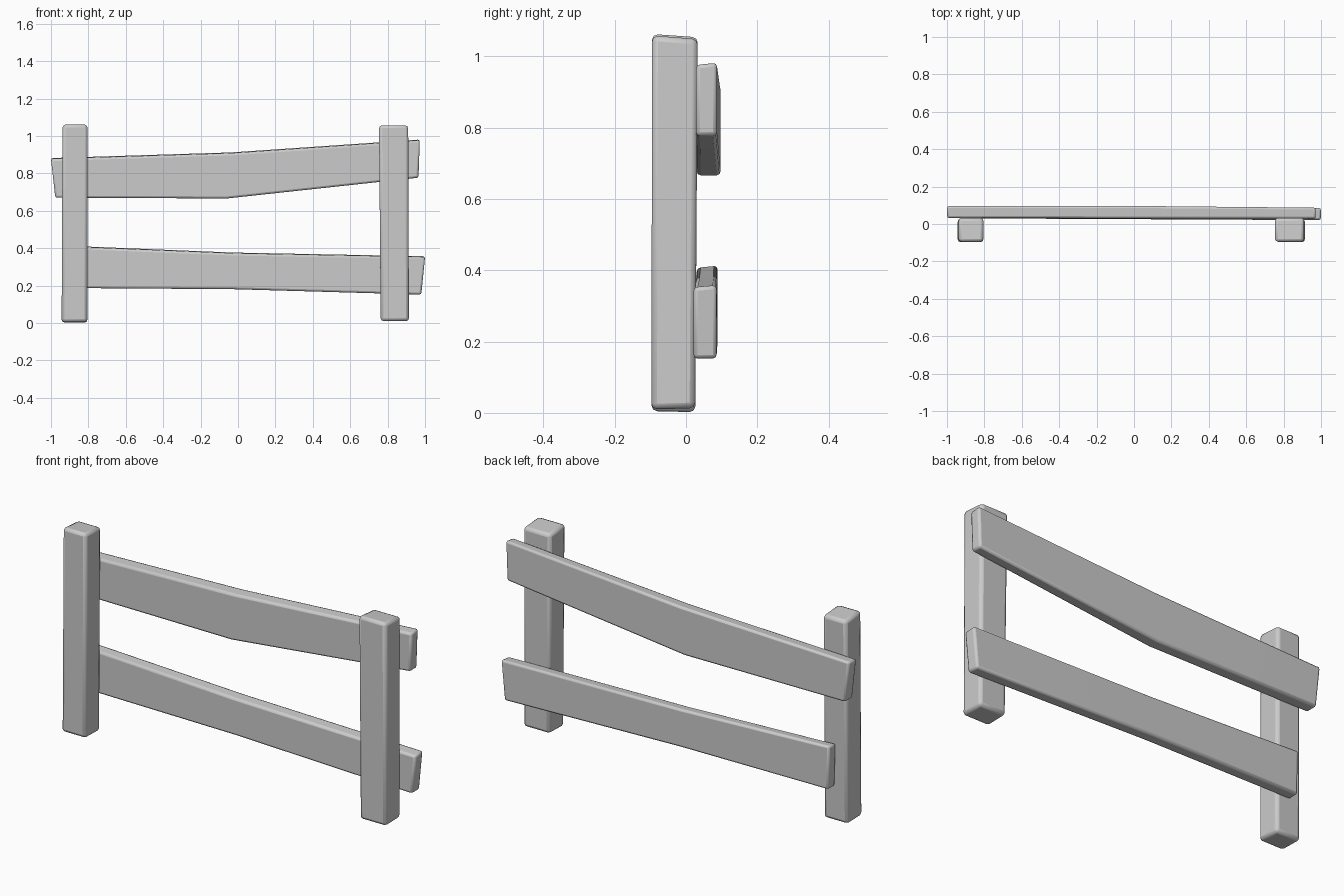
import bpy, bmesh
from mathutils import Vector

if "Cube" in bpy.data.objects:
    bpy.data.objects.remove(bpy.data.objects["Cube"])


def beam(name, sections, bevel):
    """Loft a solid through four-cornered sections, then round its edges."""
    bm = bmesh.new()
    rings = [[bm.verts.new(Vector(p)) for p in s] for s in sections]
    for a, b in zip(rings, rings[1:]):
        for i in range(4):
            j = (i + 1) % 4
            bm.faces.new((a[i], a[j], b[j], b[i]))
    bm.faces.new(rings[0][::-1])
    bm.faces.new(rings[-1])
    bmesh.ops.recalc_face_normals(bm, faces=bm.faces)
    mesh = bpy.data.meshes.new(name)
    bm.to_mesh(mesh)
    bm.free()
    ob = bpy.data.objects.new(name, mesh)
    bpy.context.collection.objects.link(ob)
    mod = ob.modifiers.new("rounded_edges", 'BEVEL')
    mod.width, mod.segments = bevel, 2
    mod.limit_method, mod.angle_limit = 'ANGLE', 0.6
    bpy.context.view_layer.objects.active = ob
    ob.select_set(True)
    bpy.ops.object.shade_smooth_by_angle(angle=0.7)
    ob.select_set(False)
    return ob


def post(name, levels):
    # each level: x0, x1, y0, y1, z at front, z at back
    beam(name, [[(x0, y0, zf), (x1, y0, zf), (x1, y1, zb), (x0, y1, zb)]
                for x0, x1, y0, y1, zf, zb in levels], 0.016)


def rail(name, stations):
    # each station: x bottom, x top, y0, y1, z bottom, z top
    beam(name, [[(xb, y0, zb), (xb, y1, zb), (xt, y1, zt + 0.003), (xt, y0, zt - 0.003)]
                for xb, xt, y0, y1, zb, zt in stations], 0.011)


# Upright posts
post("left_post", [(-0.943, -0.805, -0.097, 0.026, 0.005, 0.002),
                   (-0.938, -0.805, -0.095, 0.033, 1.062, 1.053)])
post("right_post", [(0.763, 0.914, -0.097, 0.026, 0.010, 0.013),
                    (0.754, 0.910, -0.095, 0.033, 1.058, 1.048)])

# Uneven planks behind the posts
rail("upper_rail", [(-0.977, -1.0, 0.032, 0.097, 0.67, 0.88),
                    (-0.06, -0.04, 0.030, 0.097, 0.666, 0.91),
                    (0.965, 0.972, 0.028, 0.087, 0.777, 0.979)])
rail("lower_rail", [(-0.875, -0.88, 0.030, 0.089, 0.187, 0.41),
                    (-0.03, -0.03, 0.026, 0.088, 0.181, 0.375),
                    (0.98, 1.0, 0.021, 0.086, 0.152, 0.355)])
